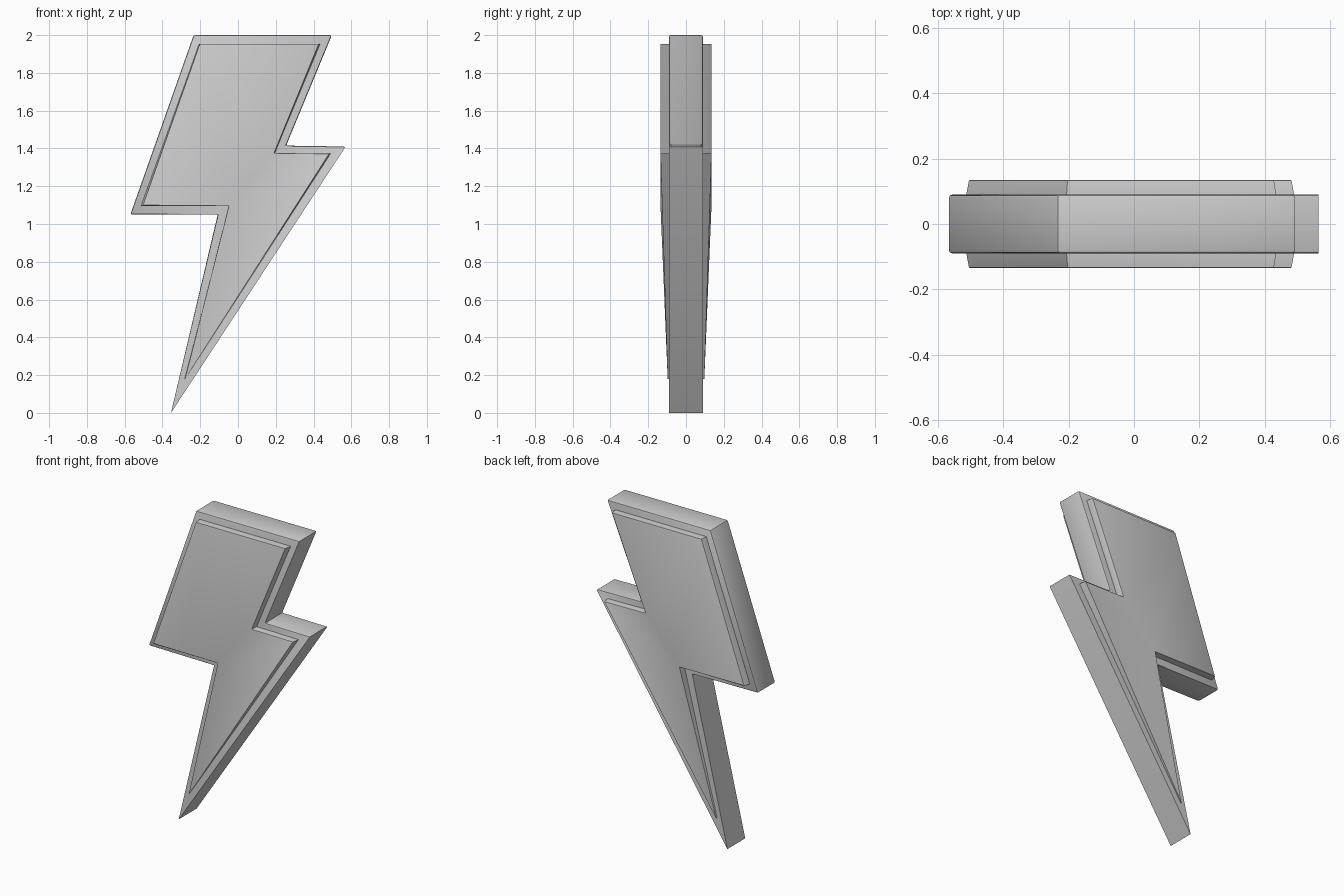
import bpy, bmesh

if "Cube" in bpy.data.objects:
    bpy.data.objects.remove(bpy.data.objects["Cube"])

OUTER = [(-0.235, 2.0), (0.497, 2.0), (0.255, 1.415), (0.57, 1.41),
         (-0.355, 0.0), (-0.105, 1.05), (-0.57, 1.05)]
INNER = [(-0.203, 1.953), (0.428, 1.953), (0.192, 1.376), (0.482, 1.372),
         (-0.28, 0.18), (-0.048, 1.096), (-0.505, 1.096)]
TIP = 4


def prism(name, back, front, bevel, keep):
    """Solid between two matching loops of 3D points; bevels edges picked by keep."""
    bm = bmesh.new()
    a = [bm.verts.new(p) for p in back]
    b = [bm.verts.new(p) for p in front]
    n = len(a)
    bm.faces.new(a)
    bm.faces.new(b[::-1])
    for i in range(n):
        j = (i + 1) % n
        bm.faces.new((a[j], a[i], b[i], b[j]))
    bmesh.ops.recalc_face_normals(bm, faces=bm.faces)
    edges = [e for e in bm.edges if keep(e, a, b)]
    bmesh.ops.bevel(bm, geom=edges, offset=bevel, segments=2, profile=0.5,
                    affect='EDGES', clamp_overlap=True)
    bmesh.ops.triangulate(bm, faces=[f for f in bm.faces if len(f.verts) > 4])
    bmesh.ops.recalc_face_normals(bm, faces=bm.faces)
    me = bpy.data.meshes.new(name)
    bm.to_mesh(me)
    bm.free()
    ob = bpy.data.objects.new(name, me)
    bpy.context.collection.objects.link(ob)
    bpy.ops.object.select_all(action='DESELECT')
    bpy.context.view_layer.objects.active = ob
    ob.select_set(True)
    bpy.ops.object.shade_smooth_by_angle(angle=0.6)
    return ob


# Main bolt: soft edges everywhere except at the sharp tip
def body_edges(e, a, b):
    return a[TIP] not in e.verts and b[TIP] not in e.verts


prism("bolt_body", [(x, 0.09, z) for x, z in OUTER],
      [(x, -0.09, z) for x, z in OUTER], 0.01, body_edges)


# Raised panels: slightly flared sides, thinning towards the tip
def no_edges(e, a, b):
    return e.verts[0] in b and e.verts[1] in b and \
        a[TIP] not in e.verts and b[TIP] not in e.verts


for name, s in (("front_panel", -1), ("back_panel", 1)):
    base = [(x * 1.02, s * 0.08, z) for x, z in INNER]
    top = [(x, s * (0.097 if i == TIP else 0.135), z) for i, (x, z) in enumerate(INNER)]
    prism(name, base, top, 0.004, no_edges)
